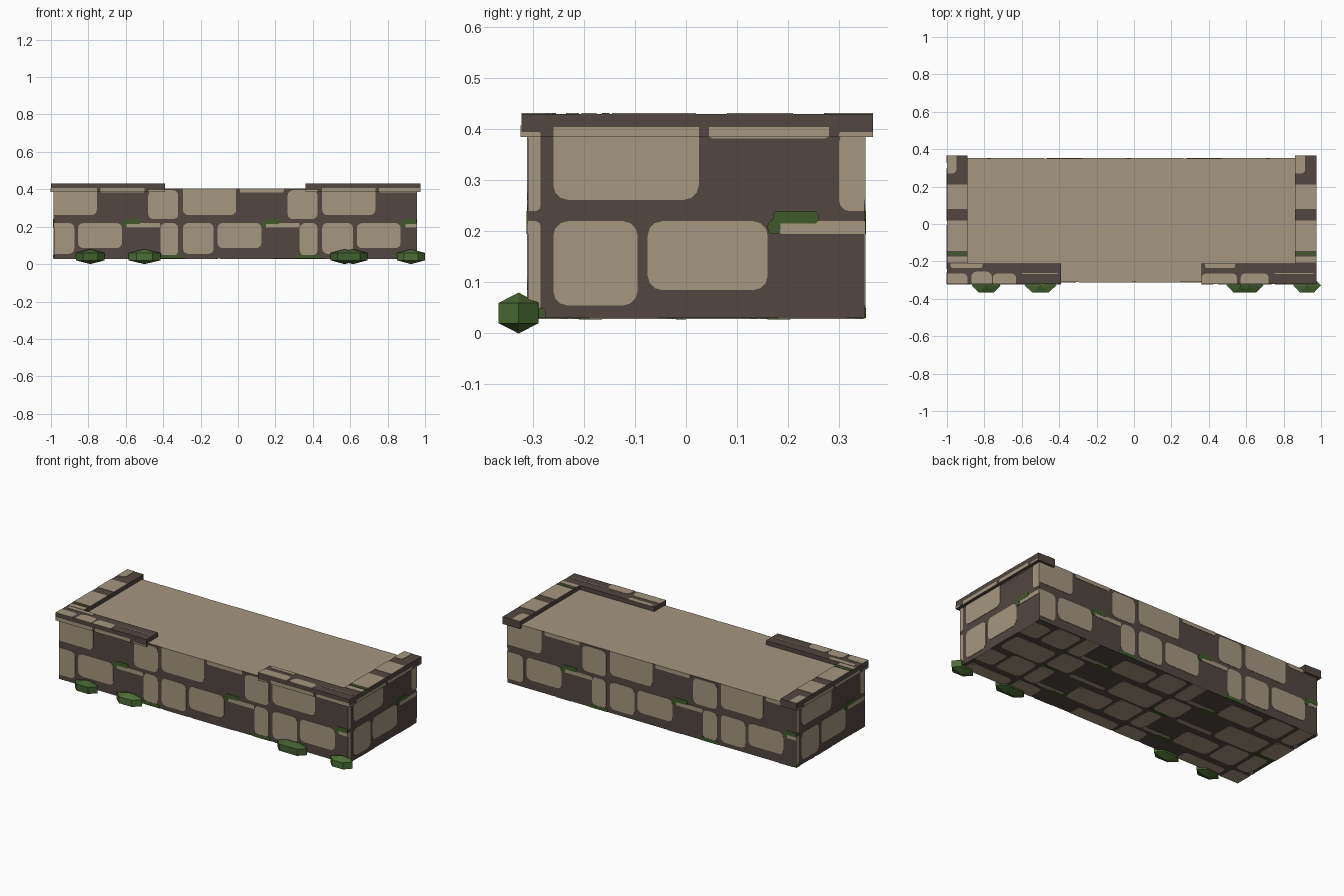
import bpy, bmesh, math
from mathutils import Vector

cube = bpy.data.objects.get("Cube")
if cube:
    bpy.data.objects.remove(cube, do_unlink=True)


def material(name, rgb):
    m = bpy.data.materials.new(name)
    m.use_nodes = True
    m.diffuse_color = (*rgb, 1)
    m.node_tree.nodes["Principled BSDF"].inputs["Base Color"].default_value = (*rgb, 1)
    return m


MORTAR = material("dark_mortar", (0.084, 0.063, 0.053))
STONE = material("tan_stone", (0.376, 0.309, 0.22))
MOSS = material("moss_green", (0.051, 0.1, 0.024))
LEAF_DARK = material("dark_leaf", (0.055, 0.115, 0.028))
LEAF = material("leaf_green", (0.075, 0.155, 0.036))


def finish(name, bm, mats):
    mesh = bpy.data.meshes.new(name)
    bm.to_mesh(mesh)
    bm.free()
    for m in mats:
        mesh.materials.append(m)
    ob = bpy.data.objects.new(name, mesh)
    bpy.context.collection.objects.link(ob)
    return ob


def box(name, lo, hi, top=MORTAR):
    bm = bmesh.new()
    bmesh.ops.create_cube(bm, size=1)
    lo, hi = Vector(lo), Vector(hi)
    for v in bm.verts:
        v.co = (lo + hi) / 2 + v.co * (hi - lo)
    for f in bm.faces:
        f.normal_update()
        f.material_index = int(f.normal.z > 0.5)
    return finish(name, bm, [MORTAR, top])


# One repeat of the masonry: left, right, bottom, top
PERIOD = 0.745
STONES = [(-0.48, -0.32, 0.24, 0.395), (-0.295, -0.01, 0.262, 0.41),
          (0.01, 0.245, 0.382, 0.41), (-0.415, -0.32, 0.045, 0.22),
          (-0.6, -0.415, 0.195, 0.22), (-0.295, -0.13, 0.055, 0.22),
          (-0.11, 0.125, 0.085, 0.22)]
MOSSES = [(0.135, 0.225, 0.215, 0.24), (0.125, 0.15, 0.195, 0.222),
          (-0.43, -0.31, 0.03, 0.05)]


def plate(bm, frame, rect, bounds, mat, thick):
    """Thin rounded plate, clipped to the bounds of its surface."""
    origin, u, v = frame
    n = u.cross(v)
    a, b = max(rect[0], bounds[0]), min(rect[1], bounds[1])
    c, d = max(rect[2], bounds[2]), min(rect[3], bounds[3])
    if b - a < 0.006 or d - c < 0.004:
        return
    r = min(0.028, 0.4 * (b - a), 0.4 * (d - c))
    verts = []
    for i, (x, y) in enumerate([(b, d), (a, d), (a, c), (b, c)]):
        clipped = x in bounds[:2] or y in bounds[2:]
        sx, sy = (1 if x == b else -1), (1 if y == d else -1)
        for k in range(1 if clipped else 4):
            t = math.radians(90 * i + 30 * k)
            p = x if clipped else x + r * (math.cos(t) - sx)
            q = y if clipped else y + r * (math.sin(t) - sy)
            verts.append(bm.verts.new(origin + u * p + v * q))
    face = bm.faces.new(verts)
    face.material_index = mat
    out = bmesh.ops.extrude_face_region(bm, geom=[face])["geom"]
    for e in out:
        if isinstance(e, bmesh.types.BMVert):
            e.co += n * thick
        elif isinstance(e, bmesh.types.BMFace):
            e.material_index = mat


def masonry(name, origin, u, v, bounds, shift, rows=(0,)):
    bm = bmesh.new()
    frame = (Vector(origin), Vector(u), Vector(v))
    for row in rows:
        for k in range(-2, 3):
            for mat, group, thick in ((0, STONES, 0.002), (1, MOSSES, 0.003)):
                for a, b, c, d in group:
                    s = shift + k * PERIOD
                    plate(bm, frame, (a + s, b + s, c + row, d + row), bounds, mat, thick)
    bmesh.ops.recalc_face_normals(bm, faces=bm.faces)
    return finish(name, bm, [STONE, MOSS])


# Body of the wall block, with a pale slab on top
X0, X1, Y0, Y1, Z0, Z1 = -0.985, 0.955, -0.31, 0.35, 0.03, 0.405
box("wall_block", (X0, Y0, Z0), (X1, Y1, Z1), STONE)
UP = (0, 0, 1)
masonry("front_stones", (0, Y0, 0), (1, 0, 0), UP, (X0, X1, Z0, Z1), 0)
masonry("back_stones", (0, Y1, 0), (-1, 0, 0), UP, (-X1, -X0, Z0, Z1), 0.03)
masonry("right_stones", (X1, 0, 0), (0, 1, 0), UP, (Y0, Y1, Z0, Z1), 0.035)
masonry("left_stones", (X0, 0, 0), (0, -1, 0), UP, (-Y1, -Y0, Z0, Z1), -0.005)
masonry("underside_stones", (0, 0, Z0), (1, 0, 0), (0, -1, 0),
        (X0, X1, -Y1, -Y0), 0.2, (-0.4, -0.03))

# Raised trim: side strips and the two front ledges
TX0, TX1, TY0, TY1, TZ0, TZ1 = -1.0, 0.975, -0.322, 0.366, 0.385, 0.43
FY = -0.21
box("left_trim", (TX0, FY, TZ0), (-0.89, TY1, TZ1))
box("right_trim", (0.86, FY, TZ0), (TX1, TY1, TZ1))
box("front_left_ledge", (TX0, TY0, TZ0), (-0.39, FY, TZ1))
box("front_right_ledge", (0.36, TY0, TZ0), (TX1, FY, TZ1))

# Stones on the outer faces of the trim
for name, a, b in (("left", TX0, -0.39), ("right", 0.36, TX1)):
    masonry(name + "_ledge_face_stones", (0, TY0, 0), (1, 0, 0), UP,
            (a, b, TZ0, 0.408), 0)
masonry("right_trim_stones", (TX1, 0, 0), (0, 1, 0), UP, (TY0, TY1, TZ0, 0.405), 0.035)
masonry("left_trim_stones", (TX0, 0, 0), (0, -1, 0), UP, (-TY1, -TY0, TZ0, 0.405), -0.005)

# Stones on top of the trim
bm = bmesh.new()
top = (Vector((0, 0, TZ1)), Vector((1, 0, 0)), Vector((0, 1, 0)))
for a, b, inner in ((TX0, -0.89, -0.95), (0.86, TX1, 0.915)):
    area = (a, b, FY, TY1)
    first = a if a < 0 else 0.86
    plate(bm, top, (first, inner, 0.27, TY1), area, 0, 0.002)
    for c, d in ((0.08, 0.21), (-0.145, 0.02), (-0.205, -0.175)):
        plate(bm, top, (a, b, c, d), area, 0, 0.002)
    plate(bm, top, (a, b, -0.165, -0.15), area, 1, 0.002)
ledge = (TX0, TX1, TY0, FY)
for a, b, c, d in ((-0.98, -0.81, -0.235, FY), (TX0, -0.89, TY0, -0.265),
                   (-0.87, -0.76, TY0, -0.255), (-0.755, -0.63, TY0, -0.265),
                   (-0.6, -0.41, -0.268, -0.261), (0.38, 0.54, -0.235, FY),
                   (0.36, 0.55, TY0, -0.265), (0.57, 0.72, TY0, -0.265),
                   (0.75, 0.96, -0.268, -0.261)):
    plate(bm, top, (a, b, c, d), ledge, 0, 0.002)
bmesh.ops.recalc_face_normals(bm, faces=bm.faces)
finish("trim_top_stones", bm, [STONE, MOSS])


# Low six-sided bushes along the front foot
def bush(name, x, half, mat):
    bm = bmesh.new()
    centre = Vector((x, -0.328, 0.04))
    pts = [(0, 0, 0.04), (0, 0, -0.04)]
    for i in range(6):
        t = math.tau * i / 6
        for z in (-0.02, 0.02):
            pts.append((half * math.cos(t), 0.045 * math.sin(t), z))
    verts = [bm.verts.new(centre + Vector(p)) for p in pts]
    bmesh.ops.convex_hull(bm, input=verts)
    bmesh.ops.recalc_face_normals(bm, faces=bm.faces)
    finish(name, bm, [mat])


bush("bush_1", -0.79, 0.077, LEAF_DARK)
bush("bush_2", -0.5, 0.085, LEAF)
bush("bush_3", 0.57, 0.075, LEAF_DARK)
bush("bush_4", 0.615, 0.077, LEAF_DARK)
bush("bush_5", 0.925, 0.074, LEAF)
